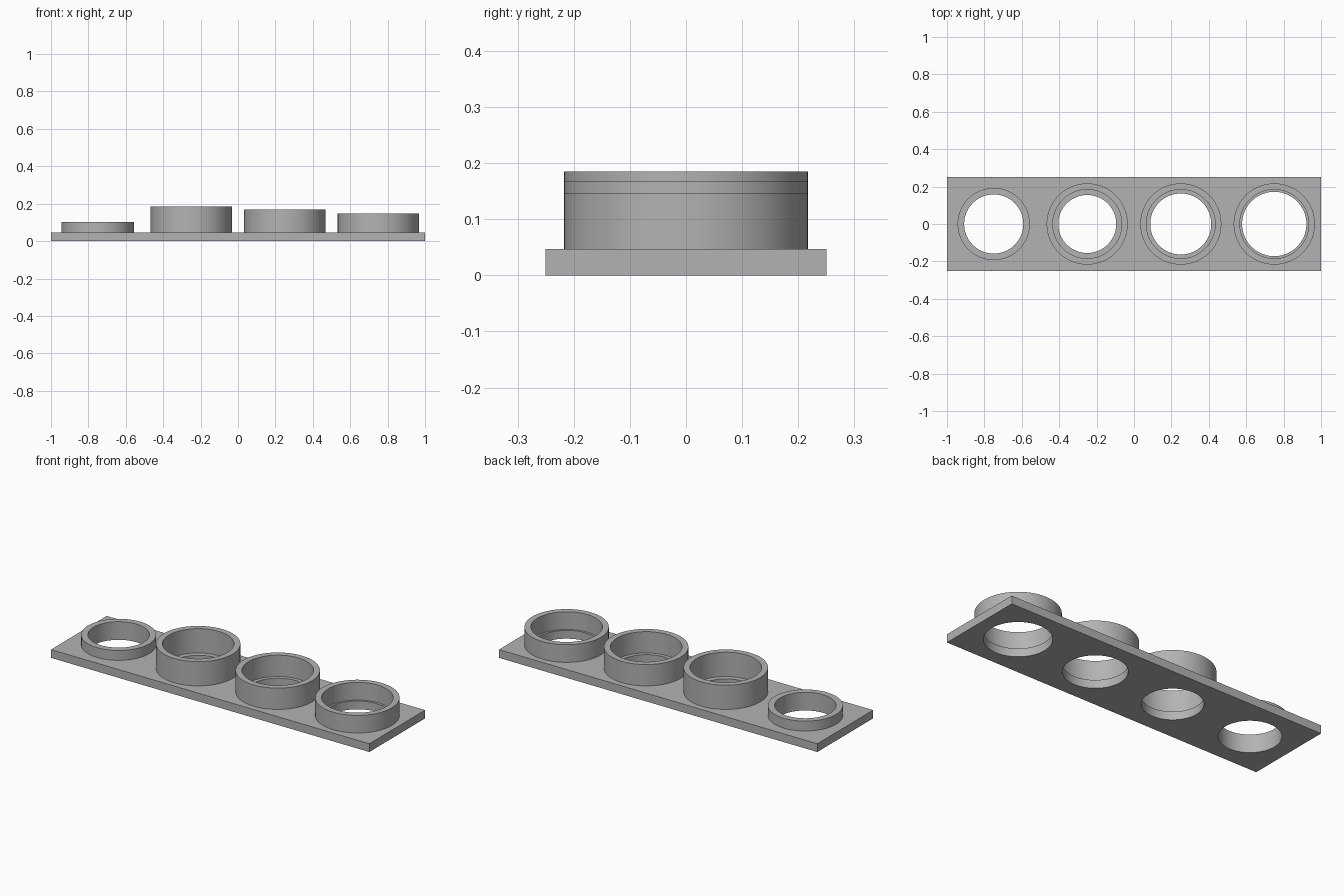
import bpy
import bmesh
import math

cube = bpy.data.objects.get("Cube")
if cube:
    bpy.data.objects.remove(cube, do_unlink=True)

SEGMENTS = 96
PLATE_TOP = 0.047

grey = bpy.data.materials.new("plain_grey")
grey.use_nodes = True
colour = (0.45, 0.45, 0.45, 1)
grey.diffuse_color = colour
grey.node_tree.nodes["Principled BSDF"].inputs["Base Color"].default_value = colour


def add_object(name, bm):
    bmesh.ops.recalc_face_normals(bm, faces=bm.faces)
    mesh = bpy.data.meshes.new(name)
    bm.to_mesh(mesh)
    bm.free()
    mesh.materials.append(grey)
    obj = bpy.data.objects.new(name, mesh)
    bpy.context.collection.objects.link(obj)
    return obj


def activate(obj):
    bpy.ops.object.select_all(action='DESELECT')
    obj.select_set(True)
    bpy.context.view_layer.objects.active = obj


def smooth(obj):
    activate(obj)
    bpy.ops.object.shade_smooth_by_angle(angle=math.radians(30))


def collar(name, x, outer, inner, top):
    """Lathe a rectangular section around a vertical axis at x."""
    bm = bmesh.new()
    section = [(inner, PLATE_TOP), (outer, PLATE_TOP), (outer, top), (inner, top)]
    loops = []
    for i in range(SEGMENTS):
        a = math.tau * i / SEGMENTS
        loops.append([bm.verts.new((x + r * math.cos(a), r * math.sin(a), z))
                      for r, z in section])
    for i in range(SEGMENTS):
        here, there = loops[i], loops[(i + 1) % SEGMENTS]
        for j in range(4):
            k = (j + 1) % 4
            bm.faces.new((here[j], there[j], there[k], here[k]))
    smooth(add_object(name, bm))


# Base plate
bm = bmesh.new()
bmesh.ops.create_cube(bm, size=1)
for v in bm.verts:
    v.co = (v.co.x * 2, v.co.y * 0.5, (v.co.z + 0.5) * PLATE_TOP)
plate = add_object("base_plate", bm)

# Collars: name, centre x, outer radius, inner radius, top, plate hole radius
collars = [
    ("low_collar", -0.75, 0.193, 0.158, 0.103, 0.158),
    ("tall_collar", -0.25, 0.217, 0.184, 0.185, 0.155),
    ("middle_collar", 0.25, 0.217, 0.184, 0.168, 0.163),
    ("short_collar", 0.75, 0.217, 0.184, 0.147, 0.172),
]

# Plate holes, leaving a ledge inside the three larger collars
bm = bmesh.new()
for name, x, outer, inner, top, hole in collars:
    collar(name, x, outer, inner, top)
    made = bmesh.ops.create_cone(bm, cap_ends=True, segments=SEGMENTS,
                                 radius1=hole, radius2=hole, depth=0.3)
    bmesh.ops.translate(bm, verts=made["verts"], vec=(x, 0, 0))
cutter = add_object("hole_cutter", bm)
cutter.hide_render = True

cut = plate.modifiers.new("holes", 'BOOLEAN')
cut.operation = 'DIFFERENCE'
cut.solver = 'EXACT'
cut.object = cutter
activate(plate)
bpy.ops.object.modifier_apply(modifier=cut.name)
bpy.data.objects.remove(cutter, do_unlink=True)
smooth(plate)
